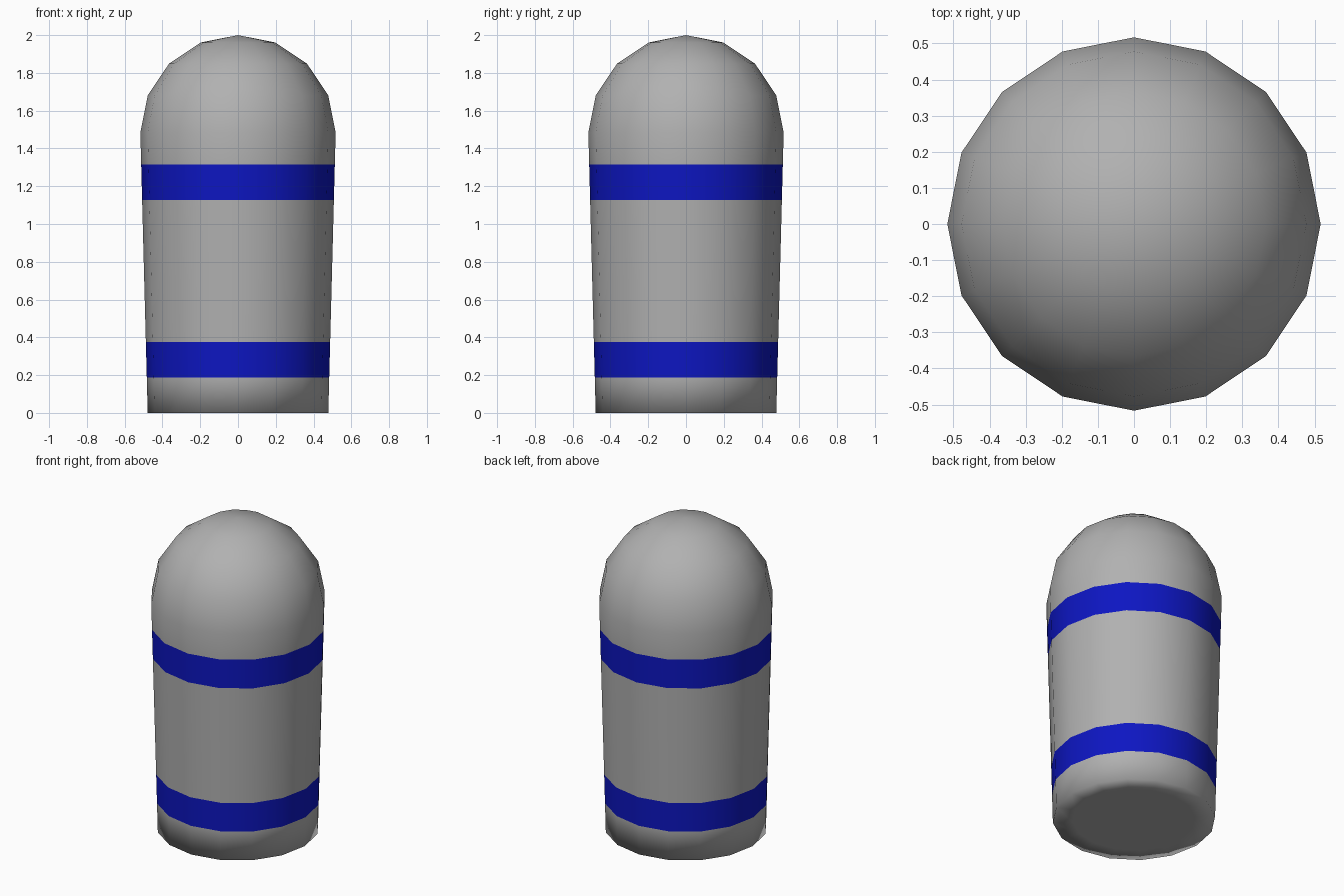
import bpy, bmesh
from math import sin, cos, pi

if "Cube" in bpy.data.objects:
    bpy.data.objects.remove(bpy.data.objects["Cube"])

SIDES = 16
R_BASE, R_TOP, Z_TOP = 0.478, 0.517, 1.483


def wall(z):
    """Radius of the tapered wall at height z."""
    return R_BASE + (R_TOP - R_BASE) * z / Z_TOP


# Profile (radius, z): inset base, tapered wall with band edges, dome
profile = [(0.36, 0.0)]
profile += [(wall(z), z) for z in (0.0, 0.188, 0.375, 1.127, 1.315, Z_TOP)]
profile += [(R_TOP * cos(k * pi / 8), Z_TOP + R_TOP * sin(k * pi / 8)) for k in (1, 2, 3)]
BANDS = (2, 4)  # profile segments painted blue

bm = bmesh.new()
rings = [[bm.verts.new((r * cos(2 * pi * i / SIDES), r * sin(2 * pi * i / SIDES), z))
          for i in range(SIDES)] for r, z in profile]

# Flat underside
bm.faces.new(rings[0][::-1])

# Wall, bands and dome
for s, (lo, hi) in enumerate(zip(rings, rings[1:])):
    for i in range(SIDES):
        j = (i + 1) % SIDES
        face = bm.faces.new((lo[i], lo[j], hi[j], hi[i]))
        face.material_index = 1 if s in BANDS else 0

# Dome tip
tip = bm.verts.new((0, 0, 2.0))
for i in range(SIDES):
    bm.faces.new((rings[-1][i], rings[-1][(i + 1) % SIDES], tip))

for f in bm.faces:
    f.smooth = True
bmesh.ops.recalc_face_normals(bm, faces=bm.faces)

mesh = bpy.data.meshes.new("bollard")
bm.to_mesh(mesh)
bm.free()

# Grey body and blue bands
for name, colour in (("body_grey", (0.44, 0.44, 0.44, 1)), ("band_blue", (0.004, 0.008, 0.54, 1))):
    mat = bpy.data.materials.new(name)
    mat.diffuse_color = colour
    mat.use_nodes = True
    mat.node_tree.nodes["Principled BSDF"].inputs["Base Color"].default_value = mat.diffuse_color
    mesh.materials.append(mat)

bpy.context.collection.objects.link(bpy.data.objects.new("bollard", mesh))
